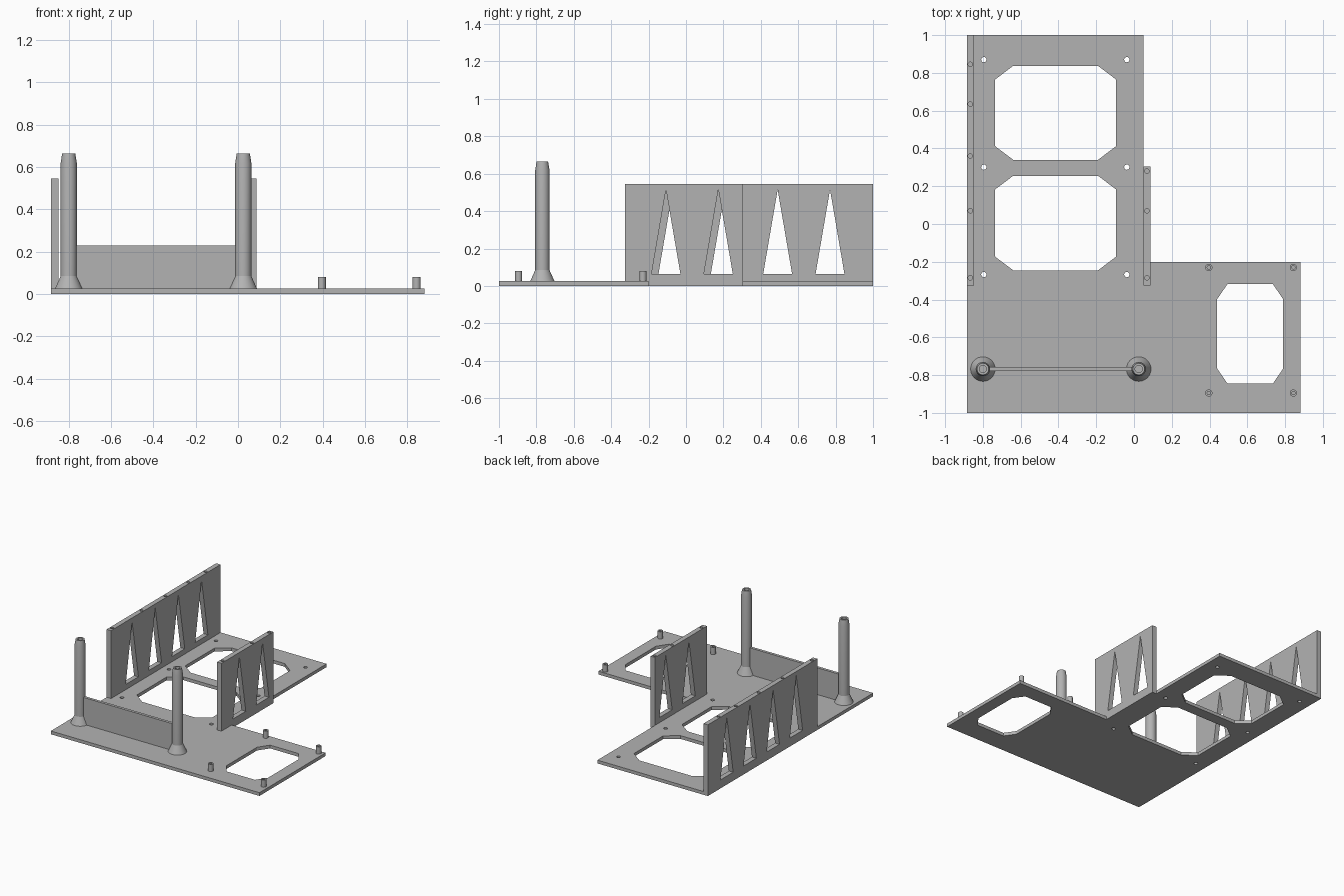
import bpy, bmesh
from math import cos, sin, pi, radians
from mathutils import Matrix, Vector

cube = bpy.data.objects.get("Cube")
if cube:
    bpy.data.objects.remove(cube, do_unlink=True)

grey = bpy.data.materials.new("plain grey")
grey.use_nodes = True
grey.diffuse_color = (0.45, 0.45, 0.45, 1)
grey.node_tree.nodes["Principled BSDF"].inputs["Base Color"].default_value = grey.diffuse_color

PLATE = 0.025
WALL_TOP = 0.545
WALL_THICK = 0.037


def add_object(name, bm):
    bmesh.ops.remove_doubles(bm, verts=bm.verts, dist=0.0002)
    bmesh.ops.recalc_face_normals(bm, faces=bm.faces)
    mesh = bpy.data.meshes.new(name)
    bm.to_mesh(mesh)
    bm.free()
    mesh.materials.append(grey)
    obj = bpy.data.objects.new(name, mesh)
    bpy.context.collection.objects.link(obj)
    return obj


def ring(x, y, r, n=20):
    return [(x + r * cos(2 * pi * i / n), y + r * sin(2 * pi * i / n)) for i in range(n)]


def window(x0, x1, y0, y1, cx, cy):
    """Rectangle with clipped corners."""
    return [(x0 + cx, y0), (x1 - cx, y0), (x1, y0 + cy), (x1, y1 - cy),
            (x1 - cx, y1), (x0 + cx, y1), (x0, y1 - cy), (x0, y0 + cy)]


def sheet(name, outline, holes, thickness, matrix=Matrix()):
    """Flat sheet with cut-outs, extruded from local z = 0 upward."""
    bm = bmesh.new()
    for loop in [outline] + holes:
        vs = [bm.verts.new((x, y, 0)) for x, y in loop]
        for a, b in zip(vs, vs[1:] + vs[:1]):
            bm.edges.new((a, b))
    bmesh.ops.triangle_fill(bm, edges=bm.edges[:], use_beauty=True, use_dissolve=False,
                            normal=Vector((0, 0, 1)))
    solid = bmesh.ops.extrude_face_region(bm, geom=bm.faces[:], use_keep_orig=True)
    top = [v for v in solid["geom"] if isinstance(v, bmesh.types.BMVert)]
    bmesh.ops.translate(bm, verts=top, vec=(0, 0, thickness))
    bm.transform(matrix)
    return add_object(name, bm)


def turned(name, x, y, profile, steps=32):
    """Revolve a radius/height profile round a vertical axis."""
    bm = bmesh.new()
    vs = [bm.verts.new((r, 0, z)) for r, z in profile]
    edges = [bm.edges.new(pair) for pair in zip(vs, vs[1:])]
    bmesh.ops.spin(bm, geom=vs + edges, cent=(0, 0, 0), axis=(0, 0, 1),
                   angle=2 * pi, steps=steps)
    bmesh.ops.translate(bm, verts=bm.verts, vec=(x, y, 0))
    obj = add_object(name, bm)
    bpy.ops.object.select_all(action="DESELECT")
    obj.select_set(True)
    bpy.context.view_layer.objects.active = obj
    bpy.ops.object.shade_smooth_by_angle(angle=radians(20))
    return obj


# L-shaped base plate with three clipped windows and screw holes
outline = [(-0.885, -1), (0.882, -1), (0.882, -0.2), (0.05, -0.2), (0.05, 1), (-0.885, 1)]
holes = [window(-0.735, -0.095, 0.34, 0.837, 0.095, 0.072),
         window(-0.735, -0.095, -0.245, 0.255, 0.095, 0.072),
         window(0.44, 0.79, -0.845, -0.318, 0.055, 0.08)]
holes += [ring(x, y, 0.014) for x in (-0.795, -0.038) for y in (-0.268, 0.301, 0.87)]
sheet("base_plate", outline, holes, PLATE)


# Upright side walls with triangular cut-outs and screw bores in the top edge
def side_wall(name, x, y0, y1, triangles, bores):
    cuts = [[(c - 0.077, 0.065), (c + 0.077, 0.065), (c, 0.515)] for c in triangles]
    upright = Matrix(((0, 0, 1, x), (1, 0, 0, 0), (0, 1, 0, 0), (0, 0, 0, 1)))
    wall = sheet(name, [(y0, 0), (y1, 0), (y1, WALL_TOP), (y0, WALL_TOP)],
                 cuts, WALL_THICK, upright)
    bm = bmesh.new()
    for y in bores:
        bmesh.ops.create_cone(bm, cap_ends=True, segments=20, radius1=0.012, radius2=0.012,
                              depth=0.16, matrix=Matrix.Translation((x + WALL_THICK / 2, y, WALL_TOP)))
    cutter = add_object(name + "_bore_cutter", bm)
    mod = wall.modifiers.new("bores", "BOOLEAN")
    mod.object = cutter
    mod.operation = "DIFFERENCE"
    mod.solver = "EXACT"
    bpy.context.view_layer.objects.active = wall
    bpy.ops.object.modifier_apply(modifier=mod.name)
    bpy.data.objects.remove(cutter, do_unlink=True)


side_wall("right_wall", -0.885, -0.325, 1, (-0.07, 0.21, 0.49, 0.77),
          (-0.285, 0.07, 0.36, 0.635, 0.845))
side_wall("left_wall", 0.05, -0.325, 0.305, (-0.107, 0.173), (-0.285, 0.07, 0.28))

# Tall hollow-tipped posts with flared feet
for side, x in (("right", -0.8), ("left", 0.025)):
    turned(side + "_post", x, -0.768,
           [(0, PLATE - 0.005), (0.065, PLATE - 0.005), (0.065, PLATE), (0.038, 0.085), (0.038, 0.62),
            (0.031, 0.664), (0.019, 0.664), (0.019, 0.56), (0, 0.56)])

# Low brace panel between the posts
sheet("brace_panel", [(-0.775, -0.779), (0, -0.779), (0, -0.757), (-0.775, -0.757)], [],
      0.23 - PLATE, Matrix.Translation((0, 0, PLATE)))

# Small mounting pegs round the side window
for row, y in (("front", -0.895), ("back", -0.23)):
    for side, x in (("inner", 0.396), ("outer", 0.844)):
        turned(row + "_" + side + "_peg", x, y,
               [(0, PLATE - 0.005), (0.019, PLATE - 0.005), (0.019, 0.08), (0.009, 0.08),
                (0.009, 0.035), (0, 0.035)], 20)
